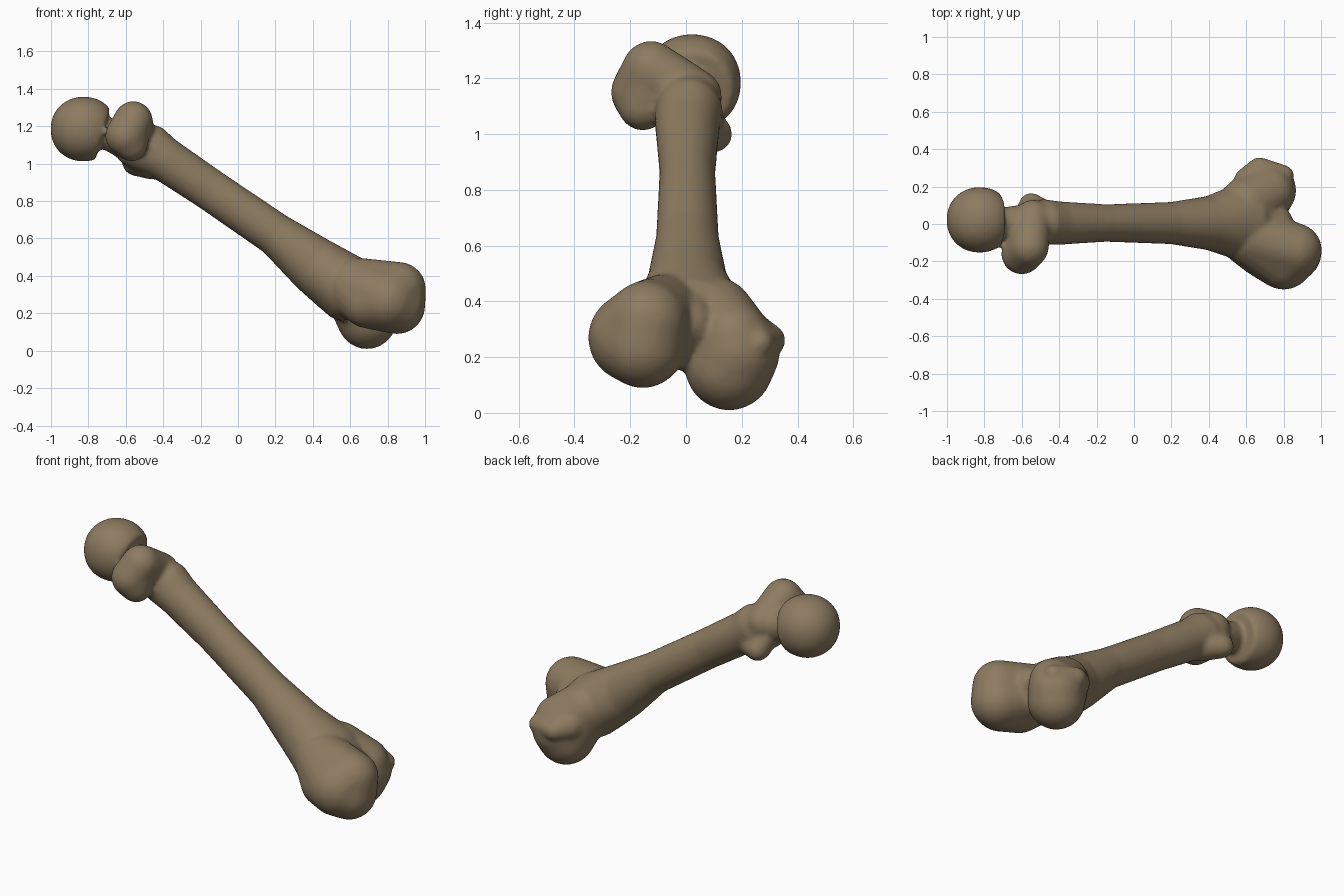
import bpy, bmesh, math
from mathutils import Vector

if "Cube" in bpy.data.objects:
    bpy.data.objects.remove(bpy.data.objects["Cube"])

bm = bmesh.new()


def blob(center, radii, power=2.0):
    """Rounded lump: a sphere pushed towards a box by power."""
    vs = bmesh.ops.create_icosphere(bm, subdivisions=4, radius=1)["verts"]
    for v in vs:
        k = sum(abs(c) ** power for c in v.co) ** (1 / power)
        v.co = Vector(c / k * r for c, r in zip(v.co, radii)) + Vector(center)
    return vs


def hull(*balls):
    """Tight skin stretched over several balls: (x, y, z, radius)."""
    h = bmesh.new()
    for x, y, z, r in balls:
        vs = bmesh.ops.create_icosphere(h, subdivisions=3, radius=r)["verts"]
        bmesh.ops.translate(h, verts=vs, vec=(x, y, z))
    pts = [v.co.copy() for v in h.verts]
    h.clear()
    for p in pts:
        h.verts.new(p)
    out = bmesh.ops.convex_hull(h, input=h.verts[:])
    loose = [v for v in h.verts if not v.link_faces]
    bmesh.ops.delete(h, geom=loose, context='VERTS')
    bmesh.ops.recalc_face_normals(h, faces=h.faces[:])
    me = bpy.data.meshes.new("hull_part")
    h.to_mesh(me)
    h.free()
    bm.from_mesh(me)
    bpy.data.meshes.remove(me)


def loft(sections, axis, n=32):
    """Closed tube of ellipses: (x, y, z, half height, half width)."""
    d = Vector(axis).normalized()
    up = Vector((-d.z, 0, d.x))
    rings = []
    for x, y, z, h, w in sections:
        rings.append([bm.verts.new(Vector((x, y, z))
                      + up * h * math.sin(2 * math.pi * i / n)
                      + Vector((0, w * math.cos(2 * math.pi * i / n), 0))) for i in range(n)])
    for a, b in zip(rings, rings[1:]):
        for i in range(n):
            bm.faces.new((a[i], b[i], b[(i + 1) % n], a[(i + 1) % n]))
    bm.faces.new(rings[0])
    bm.faces.new(rings[-1][::-1])


# ball head, sliced to leave a lip facing the neck
head = blob((-0.825, 0.022, 1.185), (0.177, 0.175, 0.173), 2.1)
faces = list({f for v in head for f in v.link_faces})
edges = list({e for v in head for e in v.link_edges})
cut = bmesh.ops.bisect_plane(bm, geom=head + edges + faces, plane_co=(-0.69, 0, 1.27),
                             plane_no=(0.96, 0, -0.28), clear_outer=True)
rim = [g for g in cut["geom_cut"] if isinstance(g, bmesh.types.BMEdge)]
bmesh.ops.holes_fill(bm, edges=rim)

# neck
loft([(-0.78, 0.0, 1.17, 0.11, 0.11), (-0.70, 0.0, 1.16, 0.085, 0.09),
      (-0.62, 0.0, 1.13, 0.10, 0.10), (-0.52, 0.0, 1.10, 0.12, 0.11)], (1, 0, -0.25))

# shaft, flaring at both ends
loft([(-0.60, 0.01, 1.13, 0.10, 0.09), (-0.55, 0.01, 1.11, 0.13, 0.115),
      (-0.48, 0.01, 1.08, 0.136, 0.122), (-0.40, 0.005, 1.03, 0.118, 0.116),
      (-0.15, 0.005, 0.862, 0.112, 0.10), (0.20, 0.005, 0.623, 0.115, 0.113),
      (0.40, 0.005, 0.465, 0.153, 0.145), (0.52, 0.01, 0.38, 0.17, 0.19),
      (0.60, 0.01, 0.325, 0.18, 0.23), (0.66, 0.01, 0.285, 0.16, 0.23)], (0.826, 0, -0.563))

# large knob running into the shaft, and its drooping tip
hull((-0.56, -0.125, 1.23, 0.105), (-0.60, -0.16, 1.15, 0.11), (-0.54, 0.03, 1.135, 0.10))
hull((-0.56, -0.125, 1.23, 0.10), (-0.60, -0.16, 1.15, 0.11), (-0.57, -0.155, 1.10, 0.088))
# small knob behind
hull((-0.555, 0.08, 1.01, 0.065), (-0.55, 0.102, 1.0, 0.065),
     (-0.46, 0.03, 1.0, 0.085), (-0.57, 0.06, 1.06, 0.065))

# front knuckle
hull((0.80, -0.19, 0.27, 0.162), (0.86, -0.14, 0.33, 0.145), (0.85, -0.155, 0.24, 0.152),
     (0.62, -0.07, 0.34, 0.16), (0.69, -0.16, 0.25, 0.13))
# rear knuckle
hull((0.69, 0.155, 0.168, 0.16), (0.71, 0.18, 0.22, 0.158), (0.73, 0.17, 0.27, 0.13),
     (0.60, 0.10, 0.34, 0.15))
# bridge under the groove
hull((0.62, 0.0, 0.36, 0.13), (0.76, 0.01, 0.32, 0.09), (0.70, 0.0, 0.24, 0.09))
# side bumps
hull((0.67, 0.30, 0.26, 0.058), (0.80, 0.26, 0.25, 0.055), (0.62, 0.22, 0.28, 0.09))

bmesh.ops.recalc_face_normals(bm, faces=bm.faces[:])
mesh = bpy.data.meshes.new("leg_bone")
bm.to_mesh(mesh)
bm.free()
bone = bpy.data.objects.new("leg_bone", mesh)
bpy.context.collection.objects.link(bone)

# fuse the parts into one softened skin
fuse = bone.modifiers.new("fuse", 'REMESH')
fuse.mode = 'VOXEL'
fuse.voxel_size = 0.012
fuse.use_smooth_shade = True
soft = bone.modifiers.new("soften", 'SMOOTH')
soft.factor = 0.5
soft.iterations = 8

mat = bpy.data.materials.new("aged bone brown")
mat.diffuse_color = (0.27, 0.20, 0.12, 1)
mat.use_nodes = True
mat.node_tree.nodes["Principled BSDF"].inputs["Base Color"].default_value = mat.diffuse_color
mesh.materials.append(mat)
for p in mesh.polygons:
    p.use_smooth = True
